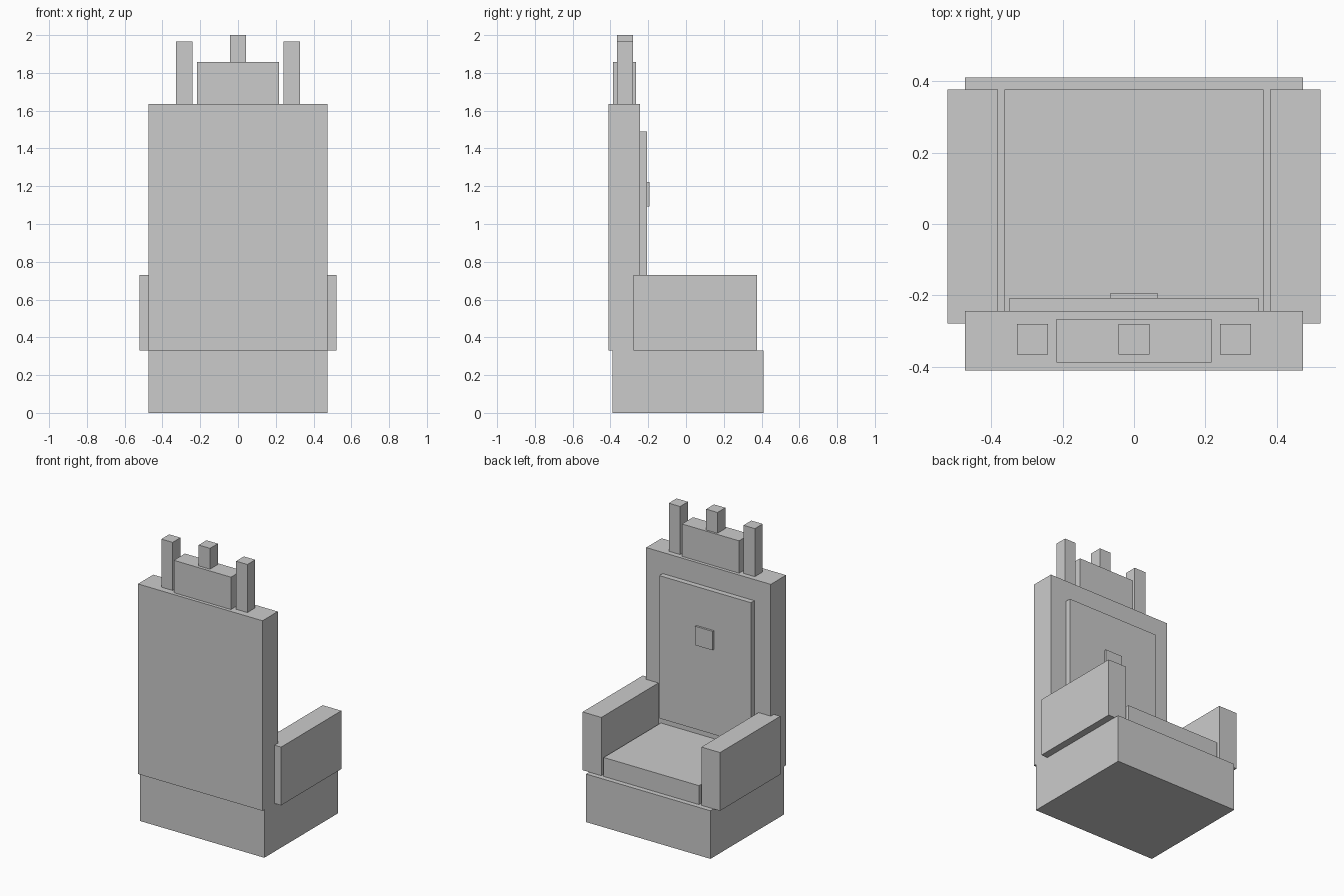
import bpy
import bmesh
from mathutils import Vector

if "Cube" in bpy.data.objects:
    bpy.data.objects.remove(bpy.data.objects["Cube"])


def box(name, x, y, z):
    """Box from (min, max) ranges on each axis."""
    lo, hi = Vector((x[0], y[0], z[0])), Vector((x[1], y[1], z[1]))
    centre, size = (lo + hi) / 2, hi - lo
    bm = bmesh.new()
    bmesh.ops.create_cube(bm, size=1)
    bmesh.ops.scale(bm, vec=size, verts=bm.verts)
    mesh = bpy.data.meshes.new(name)
    bm.to_mesh(mesh)
    bm.free()
    obj = bpy.data.objects.new(name, mesh)
    obj.location = centre
    bpy.context.collection.objects.link(obj)
    return obj


def centred(name, half_width, y, z):
    return box(name, (-half_width, half_width), y, z)


def pair(name, inner, outer, y, z):
    """Matching boxes on both sides of x = 0."""
    box(name + "_right", (inner, outer), y, z)
    box(name + "_left", (-outer, -inner), y, z)


# Plinth and seat
centred("base", 0.473, (-0.39, 0.41), (0, 0.33))
centred("seat", 0.362, (-0.245, 0.376), (0.33, 0.46))

# Armrests, sunk slightly into the backrest
pair("armrest", 0.38, 0.522, (-0.278, 0.376), (0.33, 0.73))

# Backrest with raised panel and small square ornament
centred("backrest", 0.473, (-0.41, -0.244), (0.33, 1.635))
centred("back_panel", 0.348, (-0.244, -0.207), (0.51, 1.49))
centred("panel_ornament", 0.066, (-0.207, -0.193), (1.093, 1.223))

# Crest, side posts and central finial
centred("crest", 0.217, (-0.387, -0.266), (1.635, 1.857))
pair("crest_post", 0.241, 0.327, (-0.365, -0.28), (1.635, 1.965))
centred("crest_finial", 0.043, (-0.365, -0.28), (1.857, 2.0))
